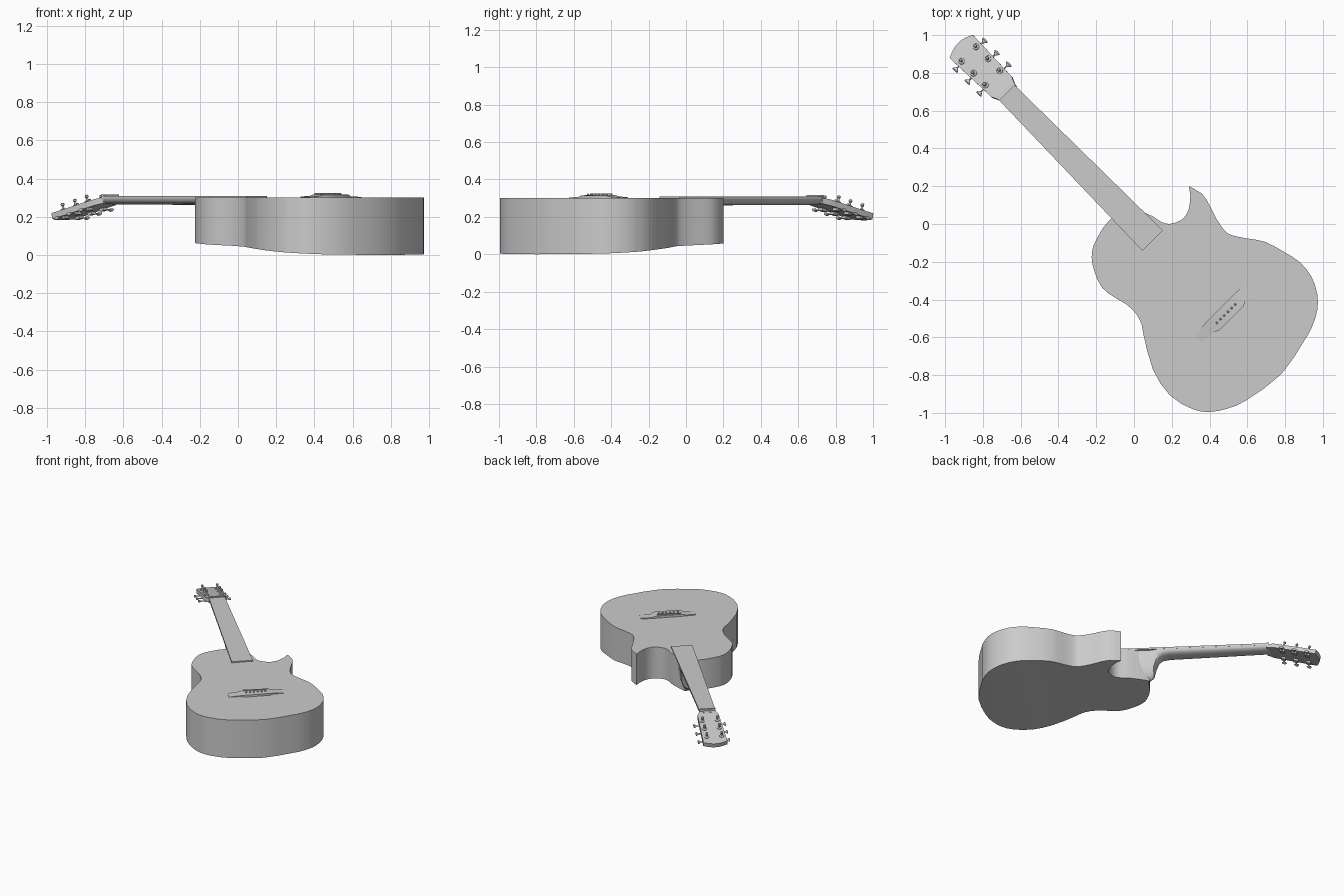
import bpy, bmesh
from math import radians, pi, sin, cos, sqrt
from mathutils import Matrix, Vector

if "Cube" in bpy.data.objects:
    bpy.data.objects.remove(bpy.data.objects["Cube"])

grey = bpy.data.materials.new("plain grey")
grey.use_nodes = True
grey.diffuse_color = (0.6, 0.6, 0.6, 1)
grey.node_tree.nodes["Principled BSDF"].inputs["Base Color"].default_value = grey.diffuse_color

# Guitar frame: x runs along the neck toward the head, y across it
GUITAR = Matrix.Rotation(radians(135), 4, 'Z')
# Head frame: tilted back from the nut
HEAD = GUITAR @ Matrix.Translation((0.96, -0.018, 0.303)) @ Matrix.Rotation(radians(13.5), 4, 'Y')


def finish(name, bm, frame=Matrix()):
    bmesh.ops.recalc_face_normals(bm, faces=bm.faces)
    mesh = bpy.data.meshes.new(name)
    bm.to_mesh(mesh)
    bm.free()
    mesh.materials.append(grey)
    mesh.shade_smooth()
    mesh.set_sharp_from_angle(angle=radians(32))
    obj = bpy.data.objects.new(name, mesh)
    obj.matrix_world = frame
    bpy.context.collection.objects.link(obj)
    return obj


def loft(name, rings, frame):
    """Skin a row of closed sections and cap both ends."""
    bm = bmesh.new()
    rows = [[bm.verts.new(p) for p in ring] for ring in rings]
    n = len(rows[0])
    for a, b in zip(rows, rows[1:]):
        for i in range(n):
            j = (i + 1) % n
            bm.faces.new((a[i], a[j], b[j], b[i]))
    bm.faces.new(rows[0])
    bm.faces.new(rows[-1])
    return finish(name, bm, frame)


def slab(name, outline, low, high, frame):
    return loft(name, [[(x, y, z) for x, y in outline] for z in (low, high)], frame)


def box(x0, x1, y0, y1):
    return [(x0, y0), (x1, y0), (x1, y1), (x0, y1)]


def turned(name, profile, frame, sides=12):
    """Revolve (radius, height) pairs around z."""
    rings = [[(r * cos(2 * pi * i / sides), r * sin(2 * pi * i / sides), h)
              for i in range(sides)] for r, h in profile]
    return loft(name, rings, frame)


def smooth_path(points, steps=2):
    """Catmull-Rom curve through the points."""
    pts = [Vector(p) for p in points]
    pts = [pts[0]] + pts + [pts[-1]]
    out = []
    for a, b, c, d in zip(pts, pts[1:], pts[2:], pts[3:]):
        for s in range(steps):
            t = s / steps
            out.append(0.5 * (2 * b + (c - a) * t + (2 * a - 5 * b + 4 * c - d) * t ** 2
                              + (3 * b - a - 3 * c + d) * t ** 3))
    return out


def lerp_table(table, x):
    for (x0, y0), (x1, y1) in zip(table, table[1:]):
        if x <= x1:
            return y0 + (y1 - y0) * max(0, (x - x0) / (x1 - x0))
    return table[-1][1]


# Body: horn, bouts and shoulder, then the cutaway back to the horn tip
bouts = [(.29, .2), (.36, .16), (.4, .1), (.435, .03), (.48, -.035), (.52, -.06), (.6, -.077),
         (.69, -.093), (.79, -.145), (.88, -.204), (.94, -.28), (.97, -.37), (.97, -.46),
         (.94, -.55), (.9, -.62), (.78, -.795), (.6, -.93), (.5, -.976), (.4, -.995),
         (.31, -.98), (.19, -.907), (.1, -.77), (.05, -.585), (.04, -.53), (.01, -.474),
         (-.04, -.426), (-.11, -.384), (-.17, -.336), (-.21, -.25), (-.224, -.177),
         (-.214, -.114), (-.166, -.024), (-.12, .03), (-.08, .07)]
cutaway = [(-.06, .1), (.01, .078), (.1, .04), (.14, .013), (.187, 0), (.245, .018),
           (.277, .05), (.293, .092), (.298, .15), (.29, .2)]
outline = smooth_path(bouts) + [Vector(bouts[-1])] + smooth_path(cutaway)

bm = bmesh.new()
base = bm.faces.new([bm.verts.new((p.x, p.y, 0)) for p in outline])
grown = bmesh.ops.extrude_face_region(bm, geom=[base])["geom"]
for v in grown:
    if isinstance(v, bmesh.types.BMVert):
        v.co.z = 0.3
# The back slopes up toward the neck
back_rise = [(-1.12, 0), (-1, .004), (-.85, .013), (-.6, .032), (-.35, .045), (.04, .063), (.2, .07)]
for along, _ in back_rise[1:-1]:
    bmesh.ops.bisect_plane(bm, geom=bm.verts[:] + bm.edges[:] + bm.faces[:],
                           plane_co=GUITAR @ Vector((along, 0, 0)), plane_no=(-1, 1, 0))
for v in bm.verts:
    if v.co.z < 0.1:
        v.co.z = lerp_table(back_rise, (v.co.y - v.co.x) / sqrt(2))
finish("body", bm)


# Neck: half-round section that deepens into the heel
def neck_width(x):
    return lerp_table([(-.132, .0765), (.96, .0575)], x)


def neck_centre(x):
    return lerp_table([(-.132, -.0075), (.96, -.0155)], x)


def neck_ring(x, depth, narrow=1.0):
    w, c = neck_width(x) * narrow, neck_centre(x)
    return [(x, c + w * cos(pi * i / 10), 0.298 - depth * sin(pi * i / 10) ** 0.8)
            for i in range(11)]


loft("neck", [neck_ring(0, .225, .8), neck_ring(.12, .222, .8), neck_ring(.145, .2, .85),
              neck_ring(.16, .13, .93), neck_ring(.18, .07), neck_ring(.21, .045),
              neck_ring(.26, .036), neck_ring(.93, .034), neck_ring(.985, .032)], GUITAR)

# Fretboard and nut
board = [(x, neck_centre(x) + s * neck_width(x))
         for x, s in ((-.132, -1), (.955, -1), (.955, 1), (-.132, 1))]
slab("fretboard", board, 0.296, 0.309, GUITAR)
slab("nut", box(.953, .968, -.0735, .0425), 0.29, 0.316, GUITAR)

# Headstock with a bowed tip
half = [(0, .058), (.02, .062), (.05, .076), (.362, .087), (.378, .05), (.386, .018)]
head = half + [(x, -y) for x, y in reversed(half)]
slab("headstock", head, -0.032, 0, HEAD)

# Tuners, three on each side
for side, word in ((-1, "left"), (1, "right")):
    for k, x in enumerate((.12, .21, .303)):
        tag = f"{word}_{k + 1}"
        spot = HEAD @ Matrix.Translation((x, side * .054, 0))
        turned("tuner_post_" + tag, [(.017, -.002), (.017, .004), (.012, .008), (.007, .009),
                                     (.006, .024), (.01, .028), (.01, .036), (.006, .04)], spot)
        slab("tuner_gearbox_" + tag, box(-.016, .016, -.016, .016), -.046, -.03, spot)
        # Shaft and key pointing outward
        out = spot @ Matrix.Translation((0, 0, -.04)) @ Matrix.Rotation(-side * pi / 2, 4, 'X')
        turned("tuner_shaft_" + tag, [(.004, 0), (.004, .05)], out, 8)
        turned("tuner_key_" + tag, [(.005, .04), (.011, .047), (.019, .056), (.017, .061), (.006, .063)],
               out @ Matrix.Diagonal((1, .5, 1, 1)))

# Bridge: wings taper down from the raised middle
stations = [(.2, -.7, -.65, .304), (.185, -.702, -.642, .306), (.12, -.702, -.638, .309),
            (.09, -.718, -.638, .317)]
stations += [(-y, a, b, z) for y, a, b, z in reversed(stations)]
loft("bridge", [[(a, y - .012, .295), (b, y - .012, .295), (b, y - .012, z), (a, y - .012, z - .002)]
                for y, a, b, z in stations], GUITAR)
slab("saddle", [(-.658, -.095), (-.652, -.095), (-.643, .078), (-.649, .078)], .31, .324, GUITAR)
for k in range(6):
    pin = GUITAR @ Matrix.Translation((-.68, -.078 + k * .0276, .31))
    turned(f"bridge_pin_{k + 1}", [(.006, 0), (.006, .011), (.003, .014)], pin, 8)
